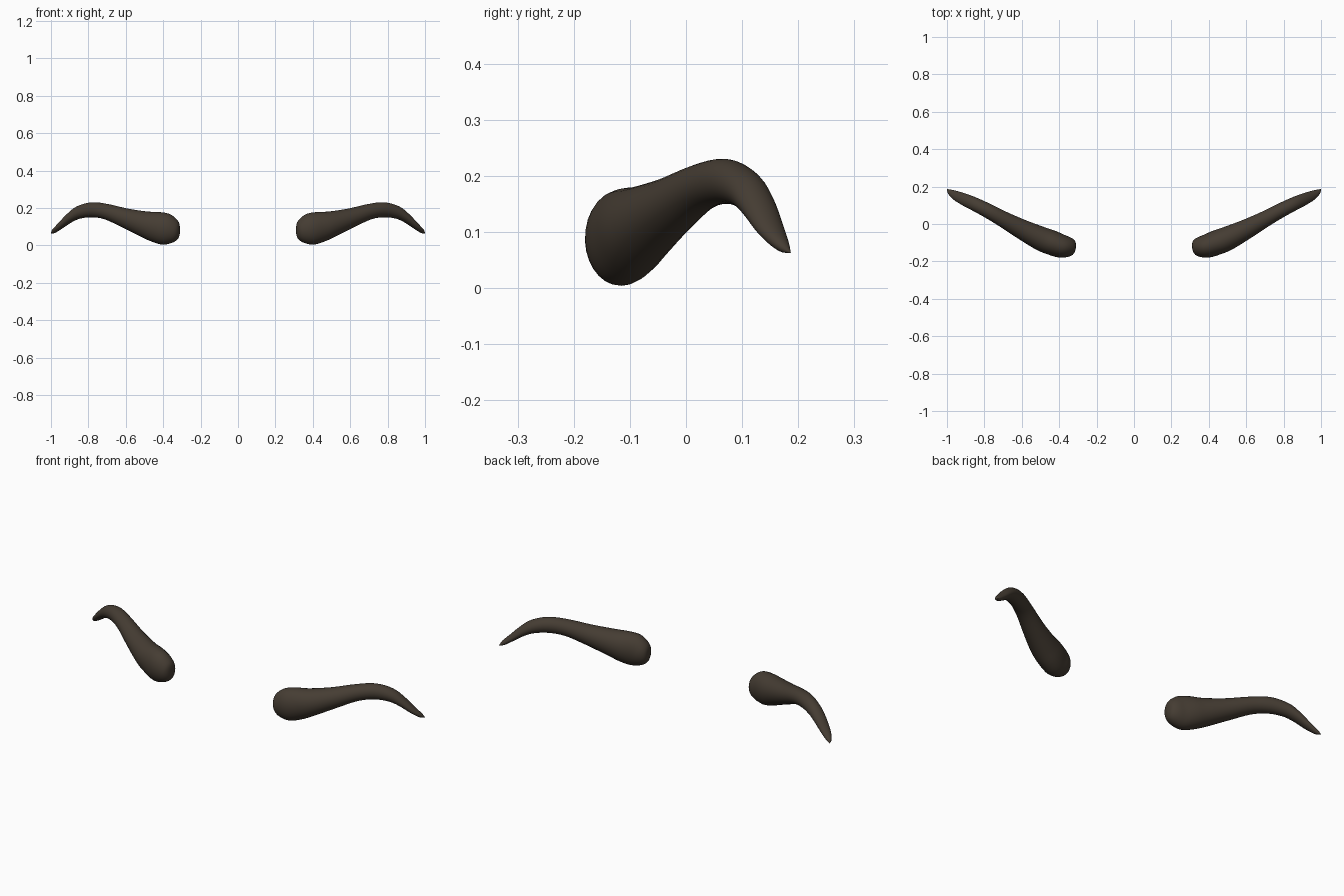
import bpy, bmesh, math
from mathutils import Vector

if "Cube" in bpy.data.objects:
    bpy.data.objects.remove(bpy.data.objects["Cube"])

SIDES, STEPS = 28, 4

# Stations from inner bulb to outer tip: x, y, z, half thickness, half height
stations = [
    (0.310, -0.126, 0.072, 0.0, 0.0),
    (0.317, -0.125, 0.072, 0.030, 0.038),
    (0.340, -0.123, 0.076, 0.050, 0.064),
    (0.385, -0.119, 0.086, 0.062, 0.084),
    (0.440, -0.100, 0.098, 0.066, 0.082),
    (0.500, -0.077, 0.113, 0.064, 0.070),
    (0.600, -0.028, 0.145, 0.053, 0.053),
    (0.700, 0.026, 0.179, 0.043, 0.042),
    (0.780, 0.070, 0.190, 0.039, 0.040),
    (0.850, 0.105, 0.176, 0.036, 0.034),
    (0.900, 0.128, 0.146, 0.033, 0.025),
    (0.950, 0.151, 0.104, 0.026, 0.017),
    (0.985, 0.172, 0.075, 0.014, 0.011),
    (1.000, 0.187, 0.062, 0.0, 0.0),
]


def smooth(points):
    """Catmull-Rom interpolation of all station values."""
    p = [Vector(s) for s in points]
    out = []
    for i in range(len(p) - 1):
        a, b, c, d = p[max(i - 1, 0)], p[i], p[i + 1], p[min(i + 2, len(p) - 1)]
        for k in range(STEPS):
            t = k / STEPS
            out.append(0.5 * (2 * b + (c - a) * t + (2 * a - 5 * b + 4 * c - d) * t * t
                              + (3 * b - a - 3 * c + d) * t ** 3))
    return out + [p[-1]]


path = smooth(stations)
bm = bmesh.new()

# Elliptical rings swept along the brow
rings = []
for i in range(1, len(path) - 1):
    c = Vector(path[i][:3])
    j, k = max(i - 3, 0), min(i + 3, len(path) - 1)
    tan = (Vector(path[k][:3]) - Vector(path[j][:3])).normalized()
    side = Vector((-tan.y, tan.x, 0)).normalized()
    up = tan.cross(side)
    rh, rv = path[i][3], path[i][4]
    rings.append([bm.verts.new(c + side * rh * math.cos(a) + up * rv * math.sin(a))
                  for a in (2 * math.pi * n / SIDES for n in range(SIDES))])
for r, s in zip(rings, rings[1:]):
    for n in range(SIDES):
        m = (n + 1) % SIDES
        bm.faces.new((r[n], r[m], s[m], s[n]))

# Close both ends to a pole
for ring, end in ((rings[0], path[0]), (rings[-1], path[-1])):
    pole = bm.verts.new(end[:3])
    for n in range(SIDES):
        bm.faces.new((ring[n], pole, ring[(n + 1) % SIDES]))
bmesh.ops.recalc_face_normals(bm, faces=bm.faces[:])
for f in bm.faces:
    f.smooth = True

mesh = bpy.data.meshes.new("eyebrows")
bm.to_mesh(mesh)
bm.free()
brows = bpy.data.objects.new("eyebrows", mesh)
bpy.context.collection.objects.link(brows)

# Mirror to the other side
mirror = brows.modifiers.new("mirror", 'MIRROR')
mirror.use_axis[0] = True

# Dark brown hair colour
mat = bpy.data.materials.new("dark_brown")
mat.diffuse_color = (0.06, 0.046, 0.033, 1)
mat.use_nodes = True
mat.node_tree.nodes["Principled BSDF"].inputs["Base Color"].default_value = mat.diffuse_color
mesh.materials.append(mat)
